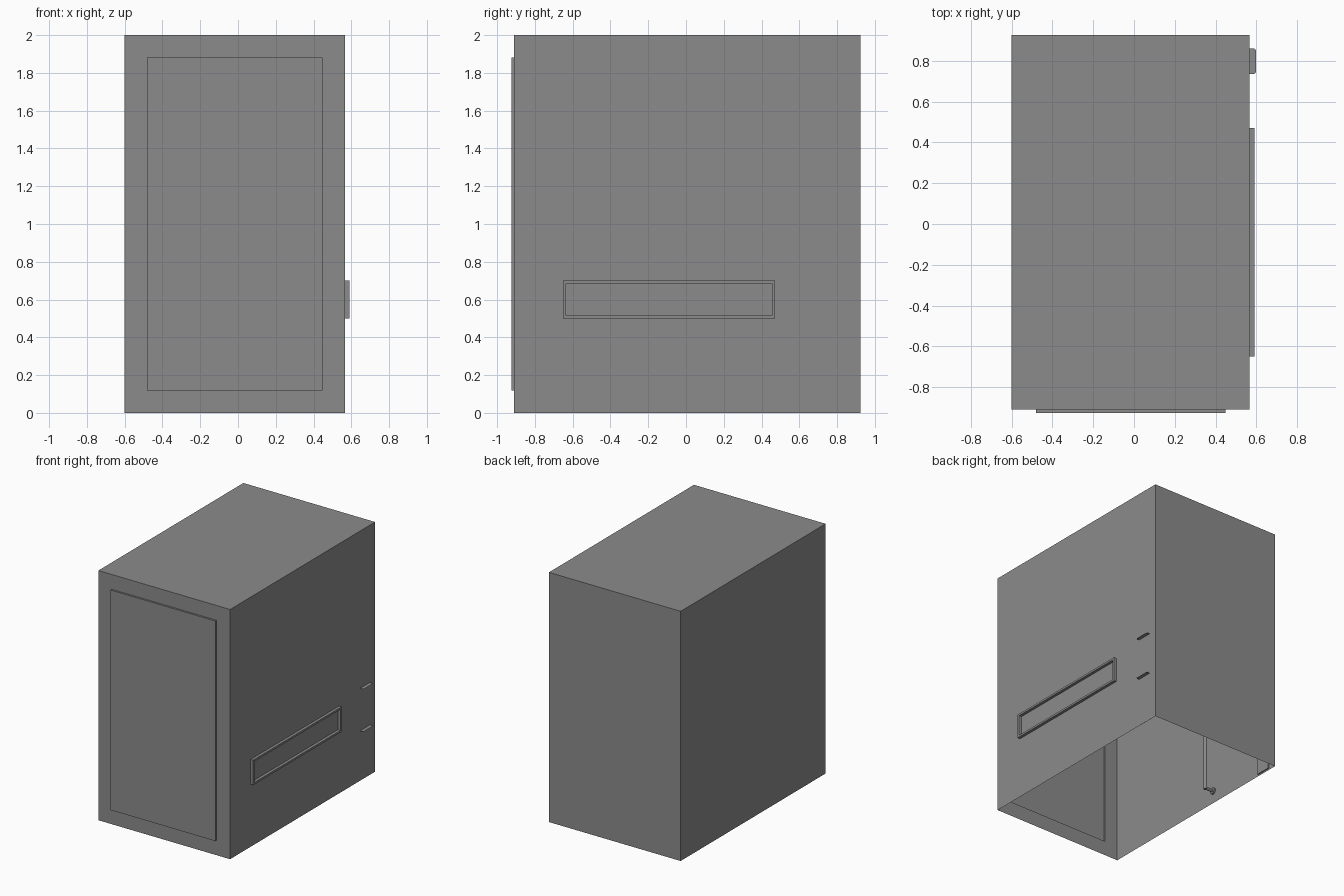
import bpy, bmesh, math
from mathutils import Vector, Matrix

if "Cube" in bpy.data.objects:
    bpy.data.objects.remove(bpy.data.objects["Cube"])

grey = bpy.data.materials.new("mid_grey")
grey.diffuse_color = (0.26, 0.26, 0.26, 1)
grey.use_nodes = True
grey.node_tree.nodes["Principled BSDF"].inputs["Base Color"].default_value = grey.diffuse_color

X0, X1, Y0, Y1, H = -0.60, 0.567, -0.91, 0.925, 2.0


def finish(name, bm):
    me = bpy.data.meshes.new(name)
    bm.to_mesh(me)
    bm.free()
    ob = bpy.data.objects.new(name, me)
    bpy.context.collection.objects.link(ob)
    me.materials.append(grey)
    return ob


def box(name, lo, hi):
    bm = bmesh.new()
    lo, hi = Vector(lo), Vector(hi)
    bmesh.ops.create_cube(bm, size=1, matrix=Matrix.Translation((lo + hi) / 2)
                          @ Matrix.Diagonal((*(hi - lo), 1)))
    return finish(name, bm)


def add_rod(bm, a, b, r, sides=16):
    a, b = Vector(a), Vector(b)
    d = b - a
    bmesh.ops.create_cone(bm, cap_ends=True, segments=sides, radius1=r, radius2=r,
                          depth=d.length, matrix=Matrix.Translation((a + b) / 2)
                          @ d.to_track_quat('Z', 'Y').to_matrix().to_4x4())


# Room shell: thin walls and ceiling, open underneath, with the door
# opening pushed out of the front wall as a shallow panel
bm = bmesh.new()
bmesh.ops.create_cube(bm, size=1, matrix=Matrix.Translation(((X0 + X1) / 2, (Y0 + Y1) / 2, H / 2))
                      @ Matrix.Diagonal((X1 - X0, Y1 - Y0, H, 1)))
bm.normal_update()
floor = [f for f in bm.faces if f.normal.z < -0.9]
bmesh.ops.delete(bm, geom=floor, context='FACES_ONLY')
front = [f for f in bm.faces if f.normal.y < -0.9]
bmesh.ops.inset_region(bm, faces=front, thickness=0.168, use_boundary=True)
panel = bmesh.ops.extrude_discrete_faces(bm, faces=front)["faces"]
for v in {v for f in panel for v in f.verts}:
    v.co.y = -0.925
rim = bm.verts
# bridge the panel to the edge of the opening
inner = [e for e in bm.edges if e.is_boundary and all(abs(v.co.z - 1) < 0.9 for v in e.verts)]
if inner:
    bmesh.ops.bridge_loops(bm, edges=inner)
finish("room_shell", bm)

# Long thin frame standing proud of the right wall
ya, yb, za, zb, t = -0.65, 0.47, 0.50, 0.70, 0.016
for name, lo, hi in (("bottom", (ya, za), (yb, za + t)), ("top", (ya, zb - t), (yb, zb)),
                     ("front", (ya, za + t), (ya + t, zb - t)),
                     ("back", (yb - t, za + t), (yb, zb - t))):
    box("wall_frame_" + name, (X1 - 0.005, *lo), (0.59, *hi))

# Thin shelves at the back whose rounded ends poke through the right wall
for i, z in enumerate((0.40, 0.74)):
    bm = bmesh.new()
    xe, c = 0.597, 0.008
    pts = [(X0 + 0.01, 0.735), (xe - c, 0.735), (xe, 0.735 + c),
           (xe, 0.86 - c), (xe - c, 0.86), (X0 + 0.01, 0.86)]
    bm.faces.new([bm.verts.new((x, y, z)) for x, y in pts])
    finish("shelf_%d" % (i + 1), bm)

# Side panels of the shelf unit
for side, x in (("left", X0 + 0.004), ("right", X1 - 0.012)):
    box("shelf_side_" + side, (x, 0.735, 0.01), (x + 0.008, 0.86, H - 0.005))

# Upright rails inside, held to the walls by brackets with round flanges
for side, x, wall in (("left", -0.52, X0), ("right", 0.487, X1)):
    s = 1 if wall > x else -1
    bm = bmesh.new()
    add_rod(bm, (x, 0.21, 0.09), (x, 0.21, H - 0.003), 0.014)
    for z in (0.10, 1.92):
        add_rod(bm, (x, 0.21, z), (wall - s * 0.002, 0.21, z), 0.012)
        add_rod(bm, (wall - s * 0.014, 0.21, z), (wall - s * 0.002, 0.21, z), 0.026)
    ob = finish("upright_rail_" + side, bm)
    bpy.ops.object.select_all(action='DESELECT')
    ob.select_set(True)
    bpy.context.view_layer.objects.active = ob
    bpy.ops.object.shade_smooth_by_angle(angle=math.radians(40))
